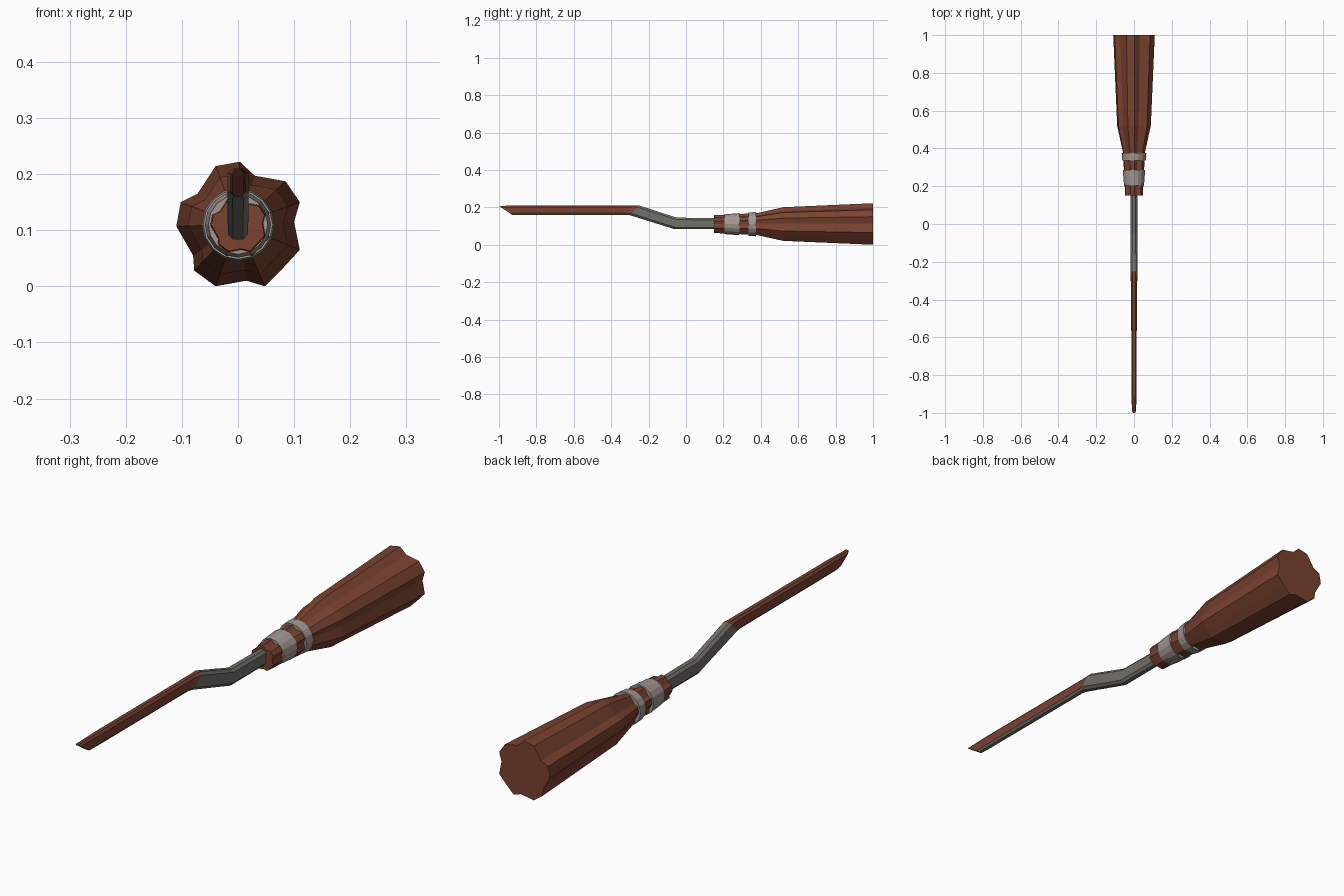
import bpy, bmesh, math
from mathutils import Vector

if "Cube" in bpy.data.objects:
    bpy.data.objects.remove(bpy.data.objects["Cube"])


def material(name, rgb):
    m = bpy.data.materials.new(name)
    m.diffuse_color = (*rgb, 1)
    m.use_nodes = True
    m.node_tree.nodes["Principled BSDF"].inputs["Base Color"].default_value = m.diffuse_color
    return m


BROWN = material("reddish brown", (0.195, 0.055, 0.029))
GREY = material("weathered grey wood", (0.165, 0.16, 0.138))
PALE = material("pale binding", (0.36, 0.31, 0.285))
AXIS_Z = 0.11


def loft(name, rings, mats, rule=None):
    """Skin a list of equal-length rings, cap both ends; rule(segment, side) -> material index."""
    bm = bmesh.new()
    vs = [[bm.verts.new(p) for p in r] for r in rings]
    n = len(vs[0])
    for k in range(len(vs) - 1):
        for i in range(n):
            j = (i + 1) % n
            f = bm.faces.new((vs[k][i], vs[k][j], vs[k + 1][j], vs[k + 1][i]))
            if rule:
                f.material_index = rule(k, i)
    bm.faces.new(vs[0])
    end = bm.faces.new(vs[-1])
    if rule:
        end.material_index = rule(len(vs) - 2, 2)
    bmesh.ops.recalc_face_normals(bm, faces=bm.faces[:])
    me = bpy.data.meshes.new(name)
    bm.to_mesh(me)
    bm.free()
    for m in mats:
        me.materials.append(m)
    ob = bpy.data.objects.new(name, me)
    bpy.context.collection.objects.link(ob)
    return ob


# Bristle bundle: one lobed outline scaled along y
outline = [(-0.04, 0.214), (0.003, 0.222), (0.03, 0.197), (0.085, 0.187),
           (0.11, 0.15), (0.10, 0.115), (0.11, 0.065), (0.078, 0.03),
           (0.048, 0.0), (0.015, 0.01), (-0.04, 0.0), (-0.078, 0.028),
           (-0.08, 0.055), (-0.11, 0.107), (-0.102, 0.15), (-0.072, 0.165)]
bristle_rings = []
for y, s in [(0.15, 0.43), (0.21, 0.45), (0.38, 0.53), (0.52, 0.81), (1.0, 1.0)]:
    bristle_rings.append([(x * s, y, AXIS_Z + (z - AXIS_Z) * s) for x, z in outline])
loft("bristles", bristle_rings, [BROWN])

# Two tapered binding bands
for name, y0, y1, r0, r1 in [("front_band", 0.205, 0.285, 0.053, 0.059),
                             ("rear_band", 0.335, 0.375, 0.062, 0.065)]:
    rings = []
    for y, r in ((y0, r0), (y1, r1)):
        rings.append([(r * math.cos(a), y, AXIS_Z + r * math.sin(a))
                      for a in (2 * math.pi * i / 16 for i in range(16))])
    loft(name, rings, [PALE])

# Bent handle: octagonal section, each given as y at top, y at bottom, z bottom, z top, half width
sections = [(0.20, 0.20, 0.083, 0.142, 0.017),
            (-0.05, -0.06, 0.083, 0.145, 0.018),
            (-0.25, -0.30, 0.158, 0.21, 0.019),
            (-0.28, -0.32, 0.16, 0.21, 0.015),
            (-0.88, -0.88, 0.16, 0.21, 0.014),
            (-1.00, -0.93, 0.16, 0.208, 0.011)]
octagon = [(-0.5, 0.0), (0.5, 0.0), (1, 0.17), (1, 0.83),
           (0.5, 1.0), (-0.5, 1.0), (-1, 0.83), (-1, 0.17)]
handle_rings = [[(u * w, yb + (yt - yb) * t, zb + (zt - zb) * t) for u, t in octagon]
                for yt, yb, zb, zt, w in sections]
# Grip is brown on top and sides, grey underneath
loft("handle", handle_rings, [GREY, BROWN],
     lambda k, i: 1 if k >= 2 and i not in (0, 1, 7) else 0)
